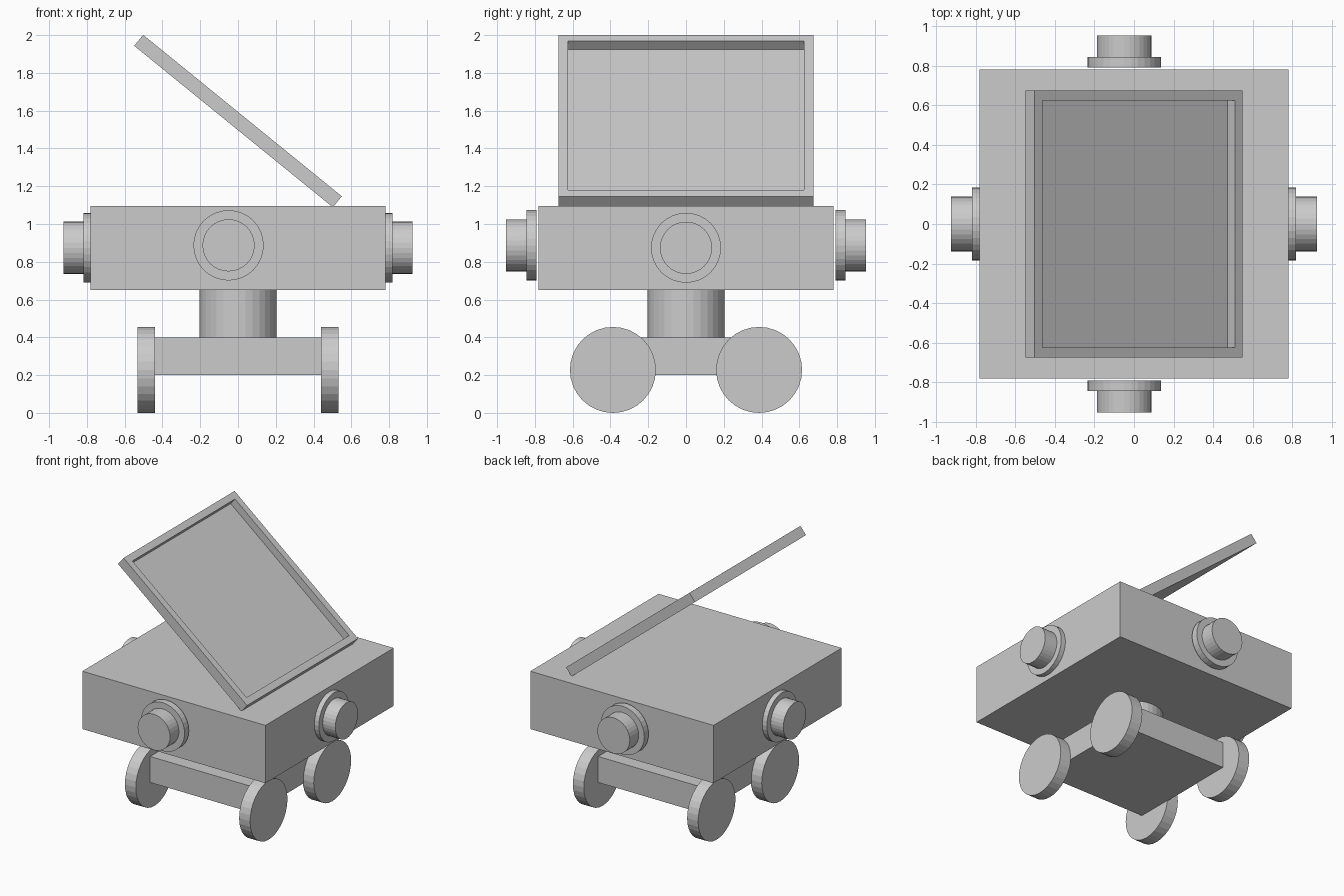
import bpy, bmesh
from math import radians, pi
from mathutils import Matrix, Vector

if "Cube" in bpy.data.objects:
    bpy.data.objects.remove(bpy.data.objects["Cube"])


def add_object(name, bm):
    mesh = bpy.data.meshes.new(name)
    bm.to_mesh(mesh)
    bm.free()
    ob = bpy.data.objects.new(name, mesh)
    bpy.context.collection.objects.link(ob)
    return ob


def box_bmesh(size):
    bm = bmesh.new()
    bmesh.ops.create_cube(bm, size=1)
    bmesh.ops.scale(bm, vec=size, verts=bm.verts)
    return bm


def box(name, center, size):
    ob = add_object(name, box_bmesh(size))
    ob.location = center
    return ob


def disc(name, axis, center, radius, start, end):
    """Cylinder along an axis, from start to end on that axis."""
    bm = bmesh.new()
    bmesh.ops.create_cone(bm, cap_ends=True, segments=32, radius1=radius,
                          radius2=radius, depth=abs(end - start))
    turn = {'X': Matrix.Rotation(pi / 2, 3, 'Y'),
            'Y': Matrix.Rotation(pi / 2, 3, 'X'),
            'Z': Matrix.Identity(3)}[axis]
    bmesh.ops.rotate(bm, matrix=turn, verts=bm.verts)
    ob = add_object(name, bm)
    pos = Vector(center)
    pos['XYZ'.index(axis)] = (start + end) / 2
    ob.location = pos
    return ob


# Base, neck and body
box("base", (0, 0, 0.3), (0.89, 0.88, 0.2))
disc("neck", 'Z', (0, 0, 0), 0.203, 0.4, 0.65)
box("body", (0, 0, 0.873), (1.56, 1.56, 0.445))

for s, x_side, y_side in ((-1, "left", "front"), (1, "right", "back")):
    # Wheels
    for t, end in ((-1, "front"), (1, "back")):
        disc(f"{end}_{x_side}_wheel", 'X', (0, t * 0.387, 0.2275),
             0.2275, s * 0.44, s * 0.533)
    # Side lenses with their collars
    disc(f"{x_side}_collar", 'X', (0, 0, 0.874), 0.185, s * 0.775, s * 0.818)
    disc(f"{x_side}_lens", 'X', (0, 0, 0.874), 0.138, s * 0.815, s * 0.925)
    # Front and back lenses, slightly off centre and clear of the body
    disc(f"{y_side}_collar", 'Y', (-0.05, 0, 0.887), 0.186, s * 0.792, s * 0.844)
    disc(f"{y_side}_lens", 'Y', (-0.05, 0, 0.887), 0.138, s * 0.84, s * 0.952)

# Tilted panel with a recessed face
bm = box_bmesh((1.355, 1.35, 0.075))
bm.normal_update()
top = max(bm.faces, key=lambda f: f.normal.z)
bmesh.ops.inset_region(bm, faces=[top], thickness=0.072)
walls = bmesh.ops.extrude_discrete_faces(bm, faces=[top])["faces"]
bmesh.ops.translate(bm, vec=(0, 0, -0.058), verts=walls[0].verts)
panel = add_object("tilted_panel", bm)
panel.location = (0, 0, 1.545)
panel.rotation_euler.y = radians(39.1)
